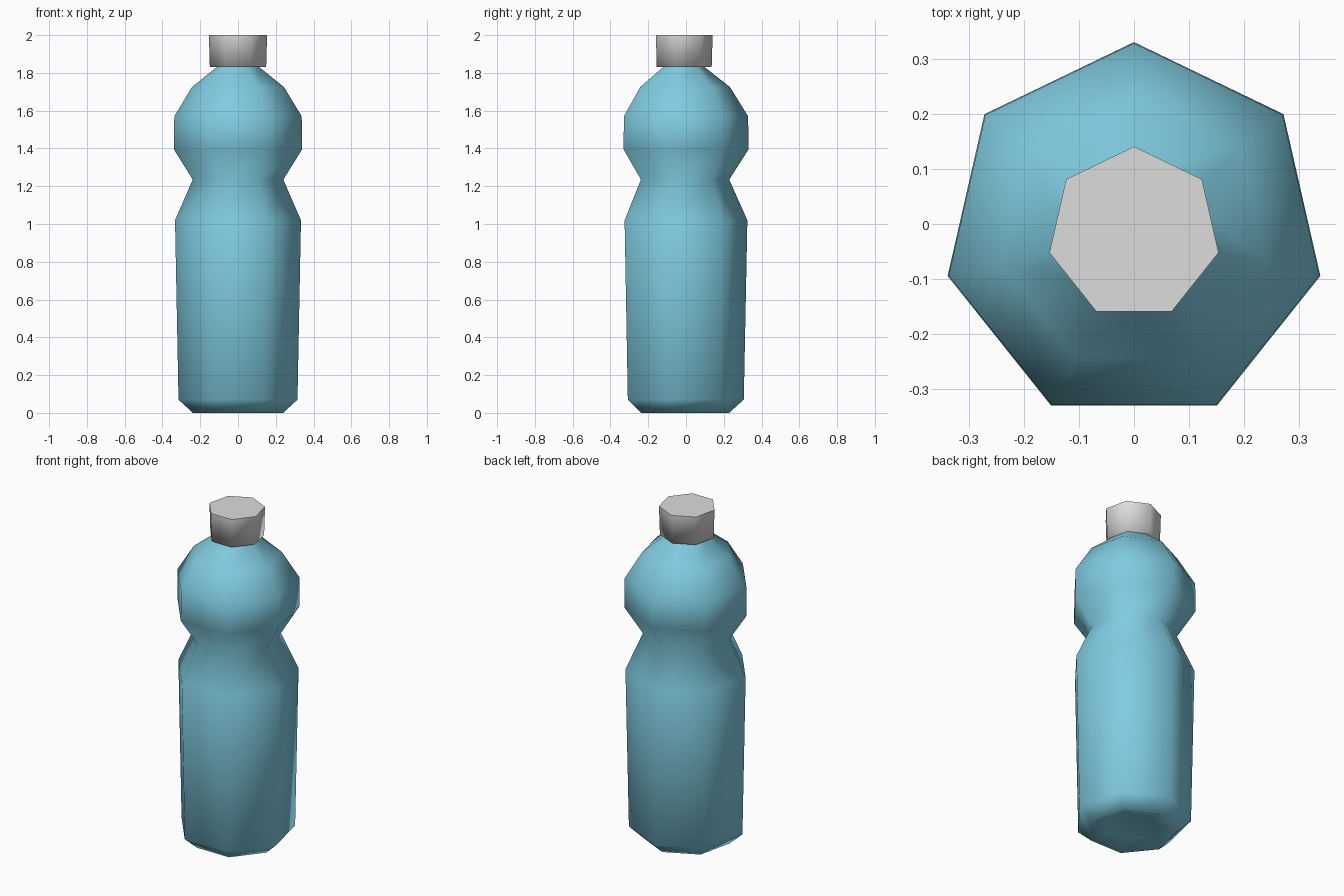
import bpy, bmesh, math

cube = bpy.data.objects.get("Cube")
if cube:
    bpy.data.objects.remove(cube, do_unlink=True)

SIDES = 7
CENTRE_Y = -0.017


def material(name, colour):
    mat = bpy.data.materials.new(name)
    mat.use_nodes = True
    mat.diffuse_color = colour
    mat.node_tree.nodes["Principled BSDF"].inputs["Base Color"].default_value = colour
    return mat


def lathe(name, profile, mat, sharp_above=None):
    """Seven-sided turned form from (radius, height) pairs, closed at both ends."""
    bm = bmesh.new()
    rings = []
    for r, z in profile:
        ring = []
        for i in range(SIDES):
            a = math.pi / 2 + math.tau * i / SIDES
            ring.append(bm.verts.new((r * math.cos(a), CENTRE_Y + r * math.sin(a), z)))
        rings.append(ring)
    for low, high in zip(rings, rings[1:]):
        for i in range(SIDES):
            j = (i + 1) % SIDES
            bm.faces.new((low[i], low[j], high[j], high[i]))
    bm.faces.new(rings[0][::-1])
    top = bm.faces.new(rings[-1])
    bmesh.ops.recalc_face_normals(bm, faces=bm.faces)
    for f in bm.faces:
        f.smooth = True
    if sharp_above:
        top.smooth = False
        for e in top.edges:
            e.smooth = False
    mesh = bpy.data.meshes.new(name)
    bm.to_mesh(mesh)
    bm.free()
    mesh.materials.append(mat)
    obj = bpy.data.objects.new(name, mesh)
    bpy.context.collection.objects.link(obj)
    return obj


blue = material("light blue plastic", (0.215, 0.60, 0.75, 1))
grey = material("pale grey plastic", (0.72, 0.72, 0.72, 1))

# Bottle body: shallow recessed base, tapered barrel, pinched waist, round shoulder
lathe("bottle_body", [
    (0.15, 0.03), (0.245, 0.0), (0.323, 0.07), (0.342, 1.02), (0.246, 1.235),
    (0.348, 1.395), (0.346, 1.57), (0.25, 1.725), (0.11, 1.835), (0.10, 1.86),
], blue)

# Screw cap, slightly wider at its flat top
lathe("bottle_cap", [(0.153, 1.83), (0.158, 2.0)], grey, sharp_above=True)
